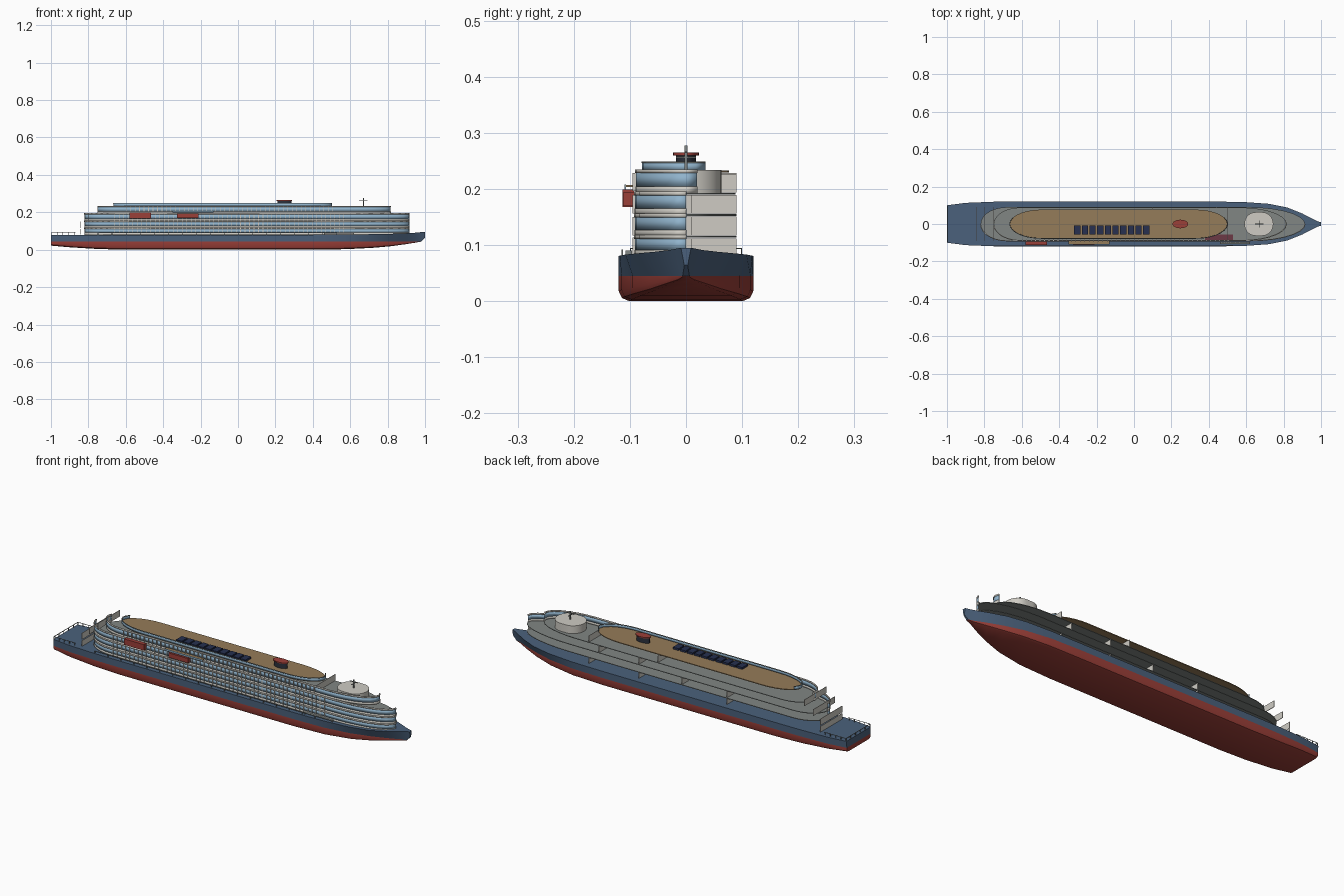
import bpy, bmesh, math

if "Cube" in bpy.data.objects:
    bpy.data.objects.remove(bpy.data.objects["Cube"])

COLORS = {
    "navy": (.07, .12, .20), "red": (.33, .05, .04), "glass": (.28, .45, .60),
    "white": (.62, .60, .55), "grey": (.22, .24, .23), "tan": (.30, .20, .10),
    "dark": (.025, .03, .045), "maroon": (.15, .04, .06), "solar": (.02, .03, .08)}
MATS = {}
for n, c in COLORS.items():
    MATS[n] = bpy.data.materials.new(n)
    MATS[n].diffuse_color = (*c, 1)


def finish(bm, name, mat, smooth=False):
    bmesh.ops.recalc_face_normals(bm, faces=bm.faces)
    me = bpy.data.meshes.new(name)
    bm.to_mesh(me)
    bm.free()
    ob = bpy.data.objects.new(name, me)
    bpy.context.collection.objects.link(ob)
    me.materials.append(MATS[mat])
    if smooth:
        bpy.ops.object.select_all(action='DESELECT')
        ob.select_set(True)
        bpy.context.view_layer.objects.active = ob
        bpy.ops.object.shade_smooth_by_angle(angle=math.radians(30))
    return ob


def boxes(name, mat, spans):
    """One object from boxes given as (x0, x1, y0, y1, z0, z1)."""
    bm = bmesh.new()
    for x0, x1, y0, y1, z0, z1 in spans:
        for v in bmesh.ops.create_cube(bm, size=1)["verts"]:
            v.co = ((x0 + x1) / 2 + v.co.x * (x1 - x0),
                    (y0 + y1) / 2 + v.co.y * (y1 - y0),
                    (z0 + z1) / 2 + v.co.z * (z1 - z0))
    return finish(bm, name, mat)


def loft(name, mat, rings):
    """Closed sections joined along the ship, capped at both ends."""
    bm = bmesh.new()
    rows = [[bm.verts.new(p) for p in r] for r in rings]
    n = len(rows[0])
    for a, b in zip(rows, rows[1:]):
        for i in range(n):
            j = (i + 1) % n
            bm.faces.new((a[i], a[j], b[j], b[i]))
    bm.faces.new(rows[0])
    bm.faces.new(rows[-1])
    bmesh.ops.remove_doubles(bm, verts=bm.verts, dist=1e-5)
    return finish(bm, name, mat, True)


def outline(x0, x1, w, rs, rb, n=14):
    """Deck plan: rounded stern of length rs and rounded bow of length rb."""
    t = [math.pi * i / n for i in range(n + 1)]
    return ([(x0 + rs - rs * math.sin(a), w * math.cos(a)) for a in t] +
            [(x1 - rb + rb * math.sin(a), -w * math.cos(a)) for a in t])


def slab(name, mat, pts, z0, z1):
    bm = bmesh.new()
    f = bm.faces.new([bm.verts.new((x, y, z0)) for x, y in pts])
    r = bmesh.ops.extrude_face_region(bm, geom=[f])
    for v in r["geom"]:
        if isinstance(v, bmesh.types.BMVert):
            v.co.z = z1
    return finish(bm, name, mat, True)


def wall(name, mat, pts, cut, z0, z1, thick):
    """Upright band along the part of the plan with y below cut."""
    p = [q for q in pts if q[1] <= cut]
    bm = bmesh.new()
    lo = [bm.verts.new((x, y, z0)) for x, y in p]
    hi = [bm.verts.new((x, y, z1)) for x, y in p]
    for i in range(len(p) - 1):
        bm.faces.new((lo[i], lo[i + 1], hi[i + 1], hi[i]))
    ob = finish(bm, name, mat, True)
    m = ob.modifiers.new("thickness", 'SOLIDIFY')
    m.thickness, m.offset = thick, 0


# Hull stations: x, deck half width, waterline half width, keel z, deck z
ST = [(-1, .10, .098, .022, .08), (-.9, .113, .111, .013, .08), (-.75, .119, .118, .004, .08),
      (-.6, .12, .12, 0, .08), (.4, .12, .12, 0, .08), (.58, .118, .115, .003, .081),
      (.72, .108, .095, .010, .083), (.82, .088, .066, .019, .085), (.9, .056, .036, .030, .088),
      (.95, .030, .014, .038, .091), (.98, .015, .006, .0435, .094)]
WL = .045


def low_ring(x, w, zb):
    h = WL - zb
    half = [(.84 * w, zb), (.95 * w, zb + .12 * h), (w, zb + .4 * h), (w, WL)]
    return [(x, y, z) for y, z in half] + [(x, -y, z) for y, z in reversed(half)]


def up_ring(x, wd, wl, zl, zd):
    return [(x, wl, zl), (x, wd, zd), (x, -wd, zd), (x, -wl, zl)]


loft("hull_lower", "red", [low_ring(x, wl, zb) for x, wd, wl, zb, zd in ST])
loft("hull_upper", "navy", [up_ring(x, wd, wl, WL, zd) for x, wd, wl, zb, zd in ST]
     + [up_ring(1, .009, .003, .064, .095)])

# Superstructure plans, largest first
A = outline(-.82, .915, .09, .14, .30)
B = outline(-.75, .815, .088, .14, .24)
C = outline(-.665, .50, .077, .17, .17)

# Open-sided deck plates
slab("deck_1", "grey", A, .113, .116)
slab("deck_2", "grey", A, .152, .155)
slab("deck_3", "grey", B, .190, .193)
slab("sun_deck", "tan", C, .229, .233)

# Banded walls on the finished side: pale parapets and glazed strips
for i, (plan, cut, z, top) in enumerate([(A, .012, .079, .115), (A, .012, .115, .153),
                                         (A, .012, .153, .192), (B, .036, .192, .232)]):
    wall(f"parapet_{i+1}", "white", plan, cut, z, z + .012, .004)
    wall(f"glazing_{i+1}", "glass", plan, cut, z + .012, top - .004, .002)
    wall(f"wall_rim_{i+1}", "white", plan, cut, top - .004, top + .003, .005)
wall("sun_deck_wall", "glass", C, .04, .232, .247, .003)
wall("sun_deck_rim", "grey", C, .04, .246, .249, .004)

# Balcony dividers and window mullions
div = []
for z0, z1, xa, xb in [(.083, .113, -.66, .60), (.117, .150, -.66, .60),
                       (.156, .189, -.66, .60), (.196, .228, -.60, .55)]:
    n = int((xb - xa) / .024)
    div += [(xa + .024 * k, xa + .024 * k + .003, -.095, -.084, z0, z1) for k in range(n)]
boxes("balcony_dividers", "white", div)

# Cross bulkheads at the stern, forward, and along the open side
T = .0025
bulk = [(-.842, -.842 + T, -.09, .09, .082, .112), (-.842, -.842 + T, -.09, .09, .117, .151),
        (-.80, -.80 + T, -.09, .09, .156, .189), (-.75, -.75 + T, -.09, .09, .194, .227),
        (.50, .50 + T, -.085, .09, .194, .227)]
for x, z0, z1 in [(.5, .082, .112), (.21, .082, .112), (-.04, .117, .151), (-.3, .117, .151),
                  (.21, .156, .189), (.1, .194, .228), (.44, .156, .189), (-.3, .082, .112)]:
    bulk.append((x, x + T, .01, .09, z0, z1))
boxes("cross_bulkheads", "white", bulk)

# Lifeboats, awning, boarding platform
boxes("lifeboats", "red", [(-.58, -.465, -.113, -.093, .168, .199),
                           (-.325, -.21, -.112, -.093, .170, .194)])
boxes("awning", "tan", [(-.35, -.13, -.108, -.086, .203, .207)])
boxes("awning_edge", "glass", [(-.35, -.13, -.110, -.107, .199, .208)])
boxes("canopy", "maroon", [(.38, .53, -.088, -.055, .193, .197)])
boxes("gangway", "grey", [(.46, .62, -.108, -.096, .087, .090),
                          (.46, .463, -.108, -.096, .08, .09),
                          (.617, .62, -.108, -.096, .08, .09)])

# Solar panels on the sun deck
boxes("solar_panels", "solar", [(-.32 + .041 * k, -.287 + .041 * k, -.055, -.008, .233, .243)
                                for k in range(10)])


def ellipse(cx, rx, ry, n=24):
    return [(cx + rx * math.cos(2 * math.pi * i / n), ry * math.sin(2 * math.pi * i / n))
            for i in range(n)]


# Funnel, round lounge and mast
slab("funnel", "dark", ellipse(.248, .038, .018), .232, .260)
slab("funnel_cap", "red", ellipse(.248, .042, .023), .260, .265)
slab("lounge", "white", outline(.59, .745, .063, .06, .06), .193, .234)
boxes("mast", "grey", [(.667, .673, -.003, .003, .234, .277),
                       (.648, .692, -.002, .002, .264, .267),
                       (.668, .672, -.018, .018, .255, .258)])

# Railings: stern corner rails and posts along the finished side
rail = [(-.998, -.87, s * .099 - .001, s * .099 + .001, .093, .095) for s in (-1, 1)]
rail.append((-.998, -.995, -.099, .099, .093, .095))
rail += [(-.998 + .03 * k, -.995 + .03 * k, s * .099 - .001, s * .099 + .001, .079, .094)
         for k in range(5) for s in (-1, 1)]
rail += [(-.998, -.995, -.06 + .04 * k, -.057 + .04 * k, .079, .094) for k in range(4)]
rail += [(-.75 + .075 * k, -.747 + .075 * k, -.115, -.112, .079, .092) for k in range(18)]
rail.append((-.75, .53, -.1145, -.1125, .090, .092))
boxes("railings", "grey", rail)

for m in bpy.data.materials:
    if m.users and not m.is_grease_pencil:
        m.use_nodes = True
        m.node_tree.nodes["Principled BSDF"].inputs["Base Color"].default_value = m.diffuse_color
